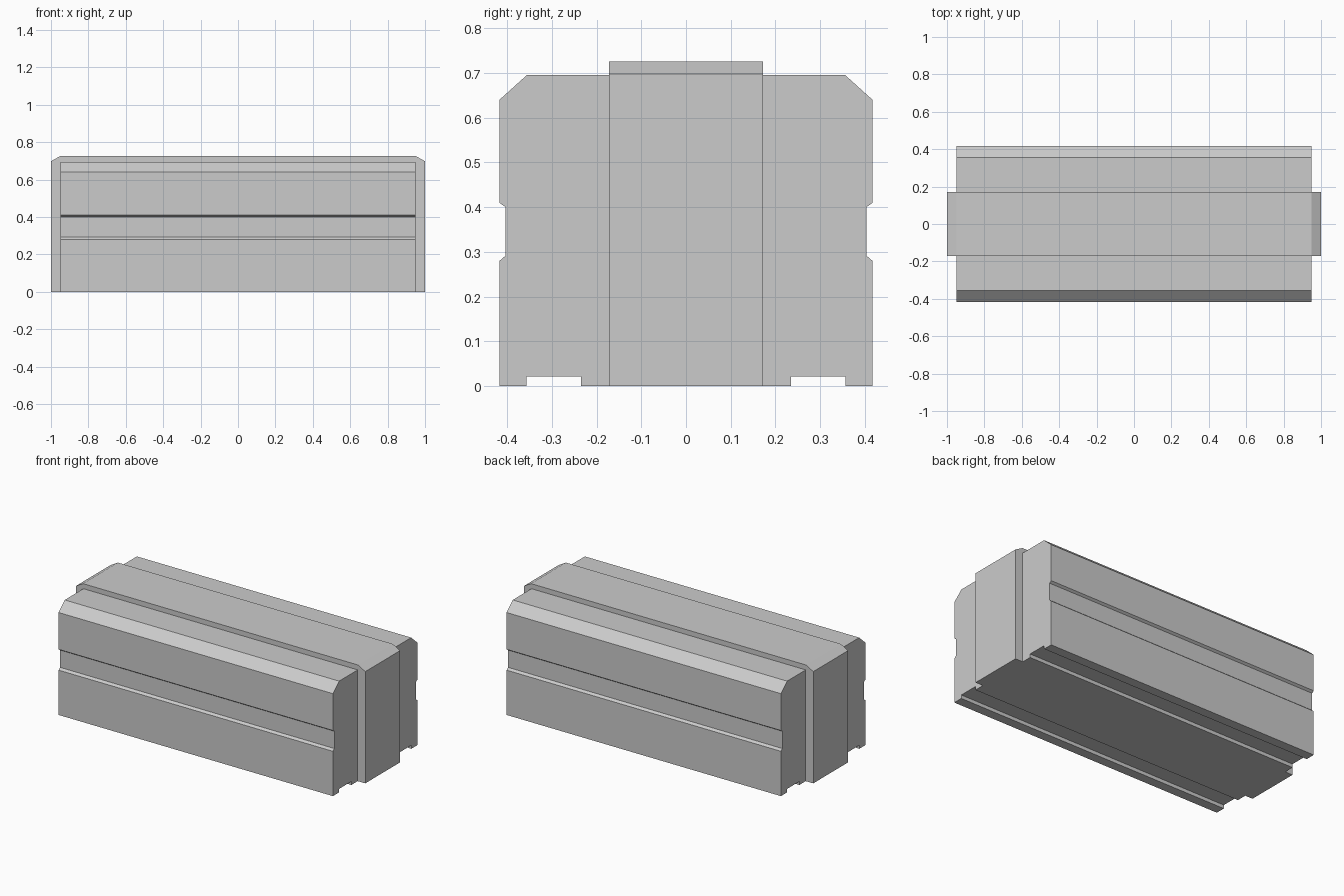
import bpy, bmesh
from mathutils import Vector

if "Cube" in bpy.data.objects:
    bpy.data.objects.remove(bpy.data.objects["Cube"])


def extrude(name, half, to_start, depth):
    """Mirror a half profile (u, z), make a solid by extruding it along depth."""
    profile = half + [(-u, z) for u, z in reversed(half)]
    bm = bmesh.new()
    face = bm.faces.new([bm.verts.new(to_start(u, z)) for u, z in profile])
    moved = bmesh.ops.extrude_face_region(bm, geom=[face])["geom"]
    bmesh.ops.translate(bm, vec=Vector(depth),
                        verts=[v for v in moved if isinstance(v, bmesh.types.BMVert)])
    bmesh.ops.recalc_face_normals(bm, faces=bm.faces)
    mesh = bpy.data.meshes.new(name)
    bm.to_mesh(mesh)
    bm.free()
    obj = bpy.data.objects.new(name, mesh)
    bpy.context.collection.objects.link(obj)
    return obj


# Main block: chamfered top, shallow side grooves, two slots underneath
block = extrude("block_body", [
    (0.235, 0), (0.235, 0.022), (0.357, 0.022), (0.357, 0),
    (0.417, 0), (0.417, 0.28), (0.403, 0.292), (0.403, 0.40),
    (0.417, 0.41), (0.417, 0.64), (0.356, 0.695)],
    lambda u, z: (-0.948, u, z), (1.896, 0, 0))

# Raised band running over the top and down both ends
band = extrude("centre_band", [(1, 0), (1, 0.698), (0.95, 0.726)],
               lambda u, z: (u, -0.172, z), (0, 0.344, 0))

# Fuse the band into the block
mod = block.modifiers.new("join_band", 'BOOLEAN')
mod.operation, mod.solver, mod.object = 'UNION', 'EXACT', band
bpy.context.view_layer.objects.active = block
bpy.ops.object.modifier_apply(modifier=mod.name)
bpy.data.objects.remove(band)
